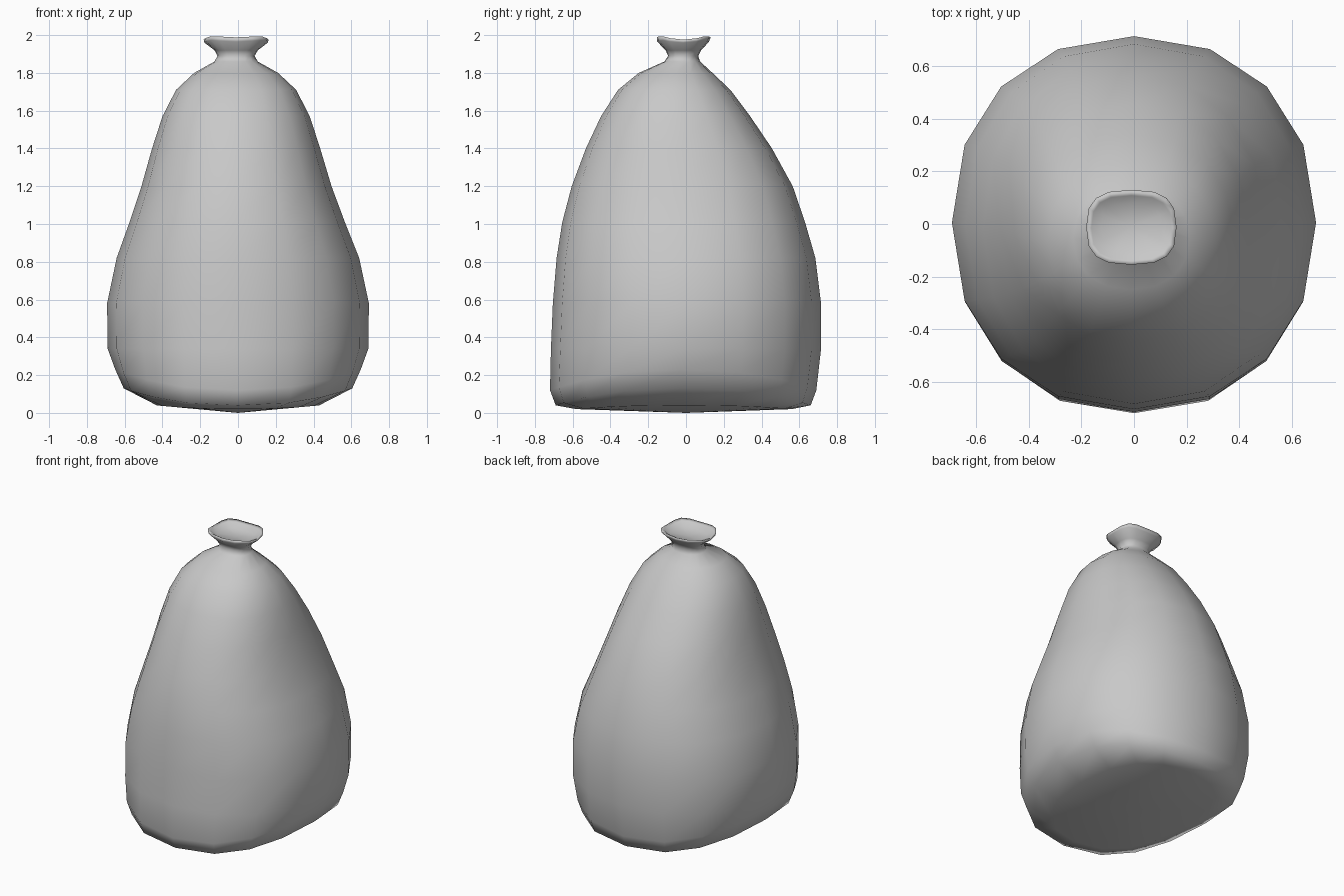
import bpy
import bmesh
import math

default_cube = bpy.data.objects.get("Cube")
if default_cube:
    bpy.data.objects.remove(default_cube, do_unlink=True)

SIDES = 16

# One flat colour for the cloth
cloth = bpy.data.materials.new("grey cloth")
cloth.use_nodes = True
cloth.diffuse_color = (0.58, 0.58, 0.58, 1)
shader = next(n for n in cloth.node_tree.nodes if n.type == "BSDF_PRINCIPLED")
shader.inputs["Base Color"].default_value = cloth.diffuse_color


def rounded(value, power):
    """Superellipse version of a sine or cosine value."""
    return math.copysign(abs(value) ** (2 / power), value)


def add_ring(bm, z, half_x, front, back, power=2.2, side_lift=0.0, corner_lift=0.0):
    """Ring of the sack; the lifts raise its left/right ends or its corners."""
    centre_x = -0.01 * min(1, max(0, z - 0.8) * 2)
    centre_y, half_y = (front + back) / 2, (back - front) / 2
    ring = []
    for i in range(SIDES):
        angle = math.tau * i / SIDES
        c, s = math.cos(angle), math.sin(angle)
        lift = side_lift * c * c + corner_lift * math.sin(2 * angle) ** 2
        ring.append(bm.verts.new((centre_x + half_x * rounded(c, power),
                                  centre_y + half_y * rounded(s, power),
                                  z + lift)))
    return ring


def bridge(bm, lower, upper):
    for i in range(SIDES):
        j = (i + 1) % SIDES
        bm.faces.new((lower[i], lower[j], upper[j], upper[i]))


def cap(bm, ring, point):
    centre = bm.verts.new(point)
    for i in range(SIDES):
        bm.faces.new((ring[i], ring[(i + 1) % SIDES], centre))


bm = bmesh.new()
rings = []

# Base, curving up towards the left and right sides
rings.append(add_ring(bm, 0.02, 0.43, -0.58, 0.56, 2.4, side_lift=0.02))
rings.append(add_ring(bm, 0.04, 0.605, -0.69, 0.66, 2.4, side_lift=0.09))
rings.append(add_ring(bm, 0.12, 0.65, -0.72, 0.69, 2.3, side_lift=0.11))

# Body, leaning forward at the top: height, half width, front, back
body = [
    (0.34, 0.69, -0.715, 0.715),
    (0.58, 0.693, -0.705, 0.715),
    (0.82, 0.642, -0.685, 0.685),
    (1.01, 0.57, -0.655, 0.63),
    (1.2, 0.503, -0.605, 0.565),
    (1.4, 0.445, -0.53, 0.455),
    (1.57, 0.39, -0.45, 0.34),
    (1.71, 0.318, -0.36, 0.235),
    (1.8, 0.222, -0.25, 0.14),
    (1.86, 0.115, -0.115, 0.075),
]
for row in body:
    rings.append(add_ring(bm, *row))

# Pinched neck and flared mouth with a wavy lip
rings.append(add_ring(bm, 1.89, 0.098, -0.095, 0.065, 2.5))
rings.append(add_ring(bm, 1.92, 0.115, -0.108, 0.08, 2.7))
rings.append(add_ring(bm, 1.965, 0.168, -0.152, 0.122, 2.8, -0.005, 0.01))
rings.append(add_ring(bm, 1.988, 0.172, -0.155, 0.13, 2.8, -0.012, 0.012))

# Hollow inside the mouth
rings.append(add_ring(bm, 1.978, 0.152, -0.137, 0.108, 2.8, -0.01, 0.01))
rings.append(add_ring(bm, 1.955, 0.115, -0.105, 0.08, 2.8))

for lower, upper in zip(rings, rings[1:]):
    bridge(bm, lower, upper)
cap(bm, rings[0], (0, 0, 0))
cap(bm, rings[-1], (-0.01, -0.01, 1.95))

bmesh.ops.recalc_face_normals(bm, faces=bm.faces)
for face in bm.faces:
    face.smooth = True

mesh = bpy.data.meshes.new("sack")
bm.to_mesh(mesh)
bm.free()
mesh.materials.append(cloth)
bpy.context.collection.objects.link(bpy.data.objects.new("sack", mesh))
